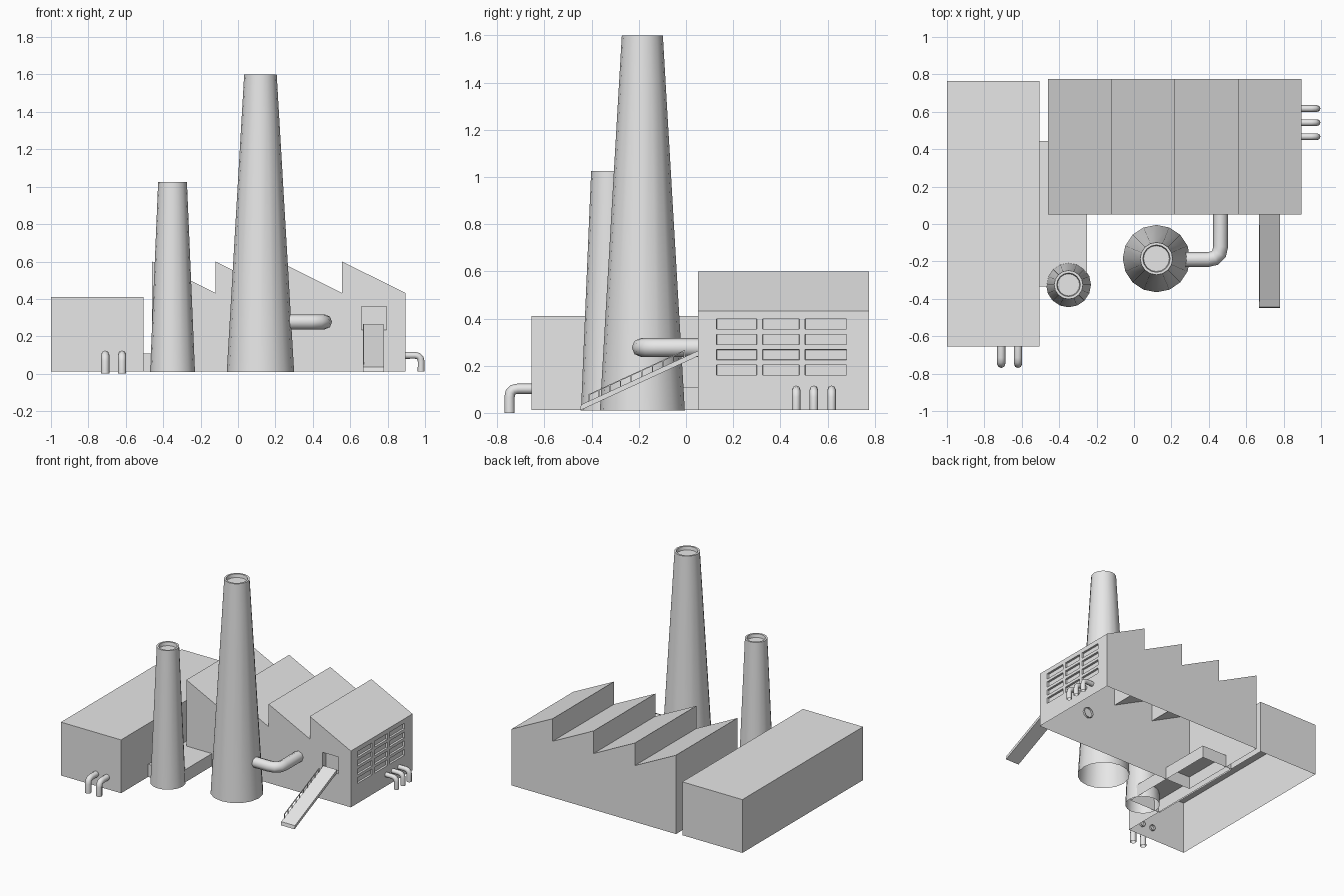
import bpy, bmesh, math
from mathutils import Vector

cube = bpy.data.objects.get("Cube")
if cube:
    bpy.data.objects.remove(cube, do_unlink=True)

grey = bpy.data.materials.new("plain_grey")
grey.use_nodes = True
colour = (0.8, 0.8, 0.8, 1.0)
grey.diffuse_color = colour
grey.node_tree.nodes["Principled BSDF"].inputs["Base Color"].default_value = colour


def add_object(name, data):
    data.materials.append(grey)
    obj = bpy.data.objects.new(name, data)
    bpy.context.scene.collection.objects.link(obj)
    return obj


def finish(name, bm, smooth=False):
    mesh = bpy.data.meshes.new(name)
    bm.to_mesh(mesh)
    bm.free()
    if smooth:
        mesh.polygons.foreach_set("use_smooth", [True] * len(mesh.polygons))
        mesh.set_sharp_from_angle(angle=math.radians(35))
    return add_object(name, mesh)


def prism(points, step, open_bottom=False):
    """Extrude a flat outline by a vector, optionally without its floor."""
    bm = bmesh.new()
    face = bm.faces.new([bm.verts.new(p) for p in points])
    out = bmesh.ops.extrude_face_region(bm, geom=[face], use_keep_orig=True)
    moved = [v for v in out["geom"] if isinstance(v, bmesh.types.BMVert)]
    bmesh.ops.translate(bm, verts=moved, vec=step)
    bmesh.ops.recalc_face_normals(bm, faces=bm.faces[:])
    if open_bottom:
        floor = [f for f in bm.faces if f.normal.z < -0.9]
        bmesh.ops.delete(bm, geom=floor, context="FACES")
    return bm


def hall(name, x0, x1, y0, y1, z0, z1):
    outline = [(x0, y0, z0), (x1, y0, z0), (x1, y0, z1), (x0, y0, z1)]
    return finish(name, prism(outline, (0, y1 - y0, 0), True))


def recess(bm, facing, axis, spans, rows, depth):
    """Cut a grid of sunken panels into the wall facing one way."""
    facing = Vector(facing)
    level = max(v.co.dot(facing) for v in bm.verts)

    def wall():
        return [f for f in bm.faces if f.normal.dot(facing) > 0.99
                and abs(f.calc_center_median().dot(facing) - level) < 0.001]

    for index, ranges in ((axis, spans), (2, rows)):
        for value in (v for pair in ranges for v in pair):
            normal = Vector((0, 0, 0))
            normal[index] = 1
            faces = wall()
            edges = list({e for f in faces for e in f.edges})
            verts = list({v for f in faces for v in f.verts})
            bmesh.ops.bisect_plane(bm, geom=verts + edges + faces, dist=1e-5,
                                   plane_co=normal * value, plane_no=normal)
    panels = []
    for f in wall():
        c = f.calc_center_bounds()
        if (any(a < c[axis] < b for a, b in spans)
                and any(a < c.z < b for a, b in rows)):
            panels.append(f)
    bmesh.ops.inset_individual(bm, faces=panels, thickness=0.001, depth=-depth)


def chimney(name, x, y, base, top, height):
    """Tapered stack with a rim and a sunken cap, open underneath."""
    neck = base + (top - base) * 0.88
    profile = [(base, 0.01), (neck, height * 0.88), (top, height),
               (top - 0.014, height), (top - 0.018, height - 0.025),
               (0, height - 0.025)]
    bm = bmesh.new()
    verts = [bm.verts.new((r, 0, z)) for r, z in profile]
    edges = [bm.edges.new(pair) for pair in zip(verts, verts[1:])]
    bmesh.ops.spin(bm, geom=verts + edges, cent=(0, 0, 0), axis=(0, 0, 1),
                   angle=math.tau, steps=16)
    bmesh.ops.remove_doubles(bm, verts=bm.verts[:], dist=1e-4)
    bmesh.ops.recalc_face_normals(bm, faces=bm.faces[:])
    finish(name, bm, True).location = (x, y, 0)


def pipe(name, start, corner, end, radius, bend):
    """Round pipe with one rounded elbow."""
    start, corner, end = Vector(start), Vector(corner), Vector(end)
    a = corner + (start - corner).normalized() * bend
    b = corner + (end - corner).normalized() * bend
    elbow = []
    for i in range(4):
        t = i / 3
        elbow.append(a.lerp(corner, t).lerp(corner.lerp(b, t), t))
    path = [start] + elbow + [end]
    curve = bpy.data.curves.new(name, "CURVE")
    curve.dimensions = "3D"
    curve.bevel_depth = radius
    curve.bevel_resolution = 2
    spline = curve.splines.new("POLY")
    spline.points.add(len(path) - 1)
    for point, co in zip(spline.points, path):
        point.co = (*co, 1)
    add_object(name, curve)


# Main hall with a four-tooth saw roof, windows and a doorway
left, right, front, back = -0.46, 0.895, 0.05, 0.775
low, high, ground = 0.432, 0.6, 0.013
tooth = (right - left) / 4
outline = [(left, front, ground)]
for i in range(4):
    outline.append((left + i * tooth, front, high))
    outline.append((left + (i + 1) * tooth, front, low))
outline.append((right, front, ground))
bm = prism(outline, (0, back - front, 0), True)
recess(bm, (1, 0, 0), 1, [(0.13, 0.3), (0.325, 0.48), (0.505, 0.68)],
       [(0.16 + i * 0.065, 0.203 + i * 0.065) for i in range(4)], 0.015)
recess(bm, (0, -1, 0), 0, [(0.66, 0.795)], [(0.235, 0.36)], 0.04)
finish("main_hall", bm)

# Side hall and the low passage joining the two
hall("side_hall", -1.0, -0.505, -0.655, 0.765, 0.013, 0.41)
hall("low_passage", -0.515, -0.25, -0.335, 0.445, 0.013, 0.107)

# Chimneys
chimney("tall_chimney", 0.12, -0.185, 0.18, 0.087, 1.6)
chimney("short_chimney", -0.35, -0.325, 0.12, 0.077, 1.025)

# Pipes
pipe("chimney_pipe", (0.2, -0.19, 0.277), (0.463, -0.19, 0.277),
     (0.463, 0.065, 0.277), 0.04, 0.07)
for i, x in enumerate((-0.71, -0.62)):
    pipe(f"front_pipe_{i + 1}", (x, -0.64, 0.102), (x, -0.748, 0.102),
         (x, -0.748, 0), 0.022, 0.035)
for i in range(3):
    y = 0.467 + i * 0.075
    pipe(f"side_pipe_{i + 1}", (0.88, y, 0.098), (0.979, y, 0.098),
         (0.979, y, 0.013), 0.018, 0.032)

# Entrance ramp with a thin handrail on its inner edge
finish("entrance_ramp", prism([(0.668, -0.45, 0.01), (0.668, -0.445, 0.035),
                               (0.668, 0.05, 0.263), (0.668, 0.05, 0.24)],
                              (0.113, 0, 0)))


def ramp_height(y):
    return 0.24 + y * 0.46


def rail_bar(name, y0, y1, bottom, top):
    corners = [(0.668, y0, ramp_height(y0) + bottom), (0.668, y1, ramp_height(y1) + bottom),
               (0.668, y1, ramp_height(y1) + top), (0.668, y0, ramp_height(y0) + top)]
    finish(name, prism(corners, (0.005, 0, 0)))


rail_bar("handrail", -0.415, -0.005, 0.024, 0.029)
for i in range(10):
    y = -0.415 + i * 0.045
    rail_bar(f"rail_post_{i + 1}", y, y + 0.005, -0.01, 0.026)
